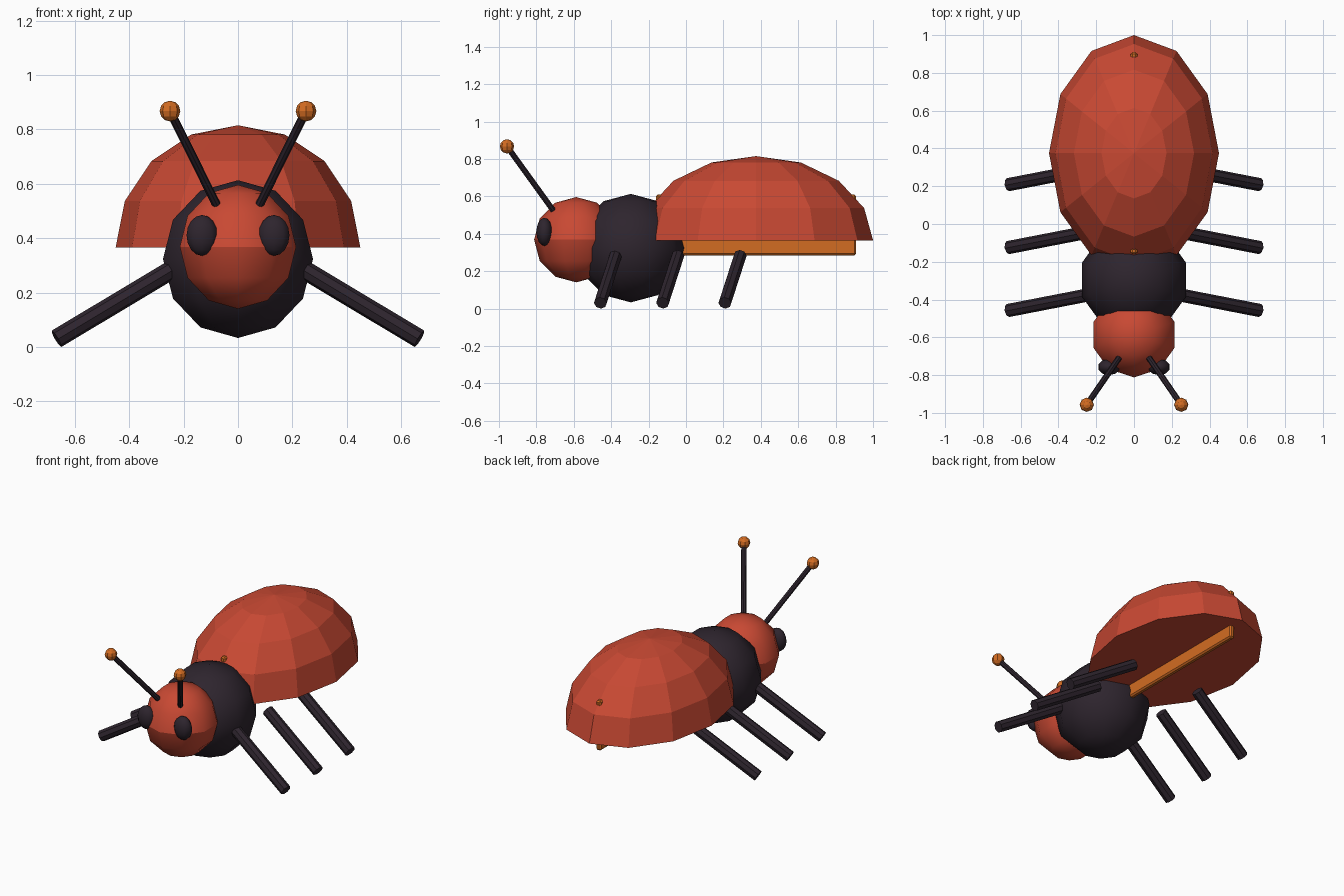
import bpy, bmesh
from mathutils import Vector, Matrix

if "Cube" in bpy.data.objects:
    bpy.data.objects.remove(bpy.data.objects["Cube"])


def material(name, rgb):
    m = bpy.data.materials.new(name)
    m.diffuse_color = (*rgb, 1)
    m.use_nodes = True
    m.node_tree.nodes["Principled BSDF"].inputs["Base Color"].default_value = m.diffuse_color
    return m


RED = material("shell red", (0.58, 0.066, 0.033))
DARK = material("body black", (0.027, 0.018, 0.027))
ORANGE = material("accent orange", (0.65, 0.15, 0.016))


def finish(bm, name, mat, smooth=False):
    bmesh.ops.recalc_face_normals(bm, faces=bm.faces)
    for f in bm.faces:
        f.smooth = smooth
    me = bpy.data.meshes.new(name)
    bm.to_mesh(me)
    bm.free()
    me.materials.append(mat)
    ob = bpy.data.objects.new(name, me)
    bpy.context.collection.objects.link(ob)
    return ob


def ball(name, mat, centre, radii, segs, rings, smooth=False, half=False, crease=False):
    bm = bmesh.new()
    bmesh.ops.create_uvsphere(bm, u_segments=segs, v_segments=rings, radius=1)
    if half:  # keep the upper half and close it underneath
        bmesh.ops.delete(bm, geom=[v for v in bm.verts if v.co.z < -0.01], context='VERTS')
        bmesh.ops.contextual_create(bm, geom=[e for e in bm.edges if e.is_boundary])
    if crease:  # sharp line round the equator
        for e in bm.edges:
            if all(abs(v.co.z) < 0.01 for v in e.verts):
                e.smooth = False
    bmesh.ops.transform(bm, matrix=Matrix.Translation(centre) @ Matrix.Diagonal((*radii, 1)),
                        verts=bm.verts)
    return finish(bm, name, mat, smooth)


def rod(name, mat, a, b, radius, sides=8):
    a, b = Vector(a), Vector(b)
    bm = bmesh.new()
    turn = (b - a).to_track_quat('Z', 'Y').to_matrix().to_4x4()
    bmesh.ops.create_cone(bm, cap_ends=True, segments=sides, radius1=radius, radius2=radius,
                          depth=(b - a).length, matrix=Matrix.Translation((a + b) / 2) @ turn)
    return finish(bm, name, mat)


# Body
ball("wing_shell", RED, (0, 0.375, 0.365), (0.45, 0.625, 0.45), 12, 8, half=True)
ball("thorax", DARK, (0, -0.295, 0.323), (0.29, 0.29, 0.29), 10, 6, smooth=True)
ball("head", RED, (0, -0.587, 0.368), (0.225, 0.225, 0.228), 10, 6, smooth=True, crease=True)

# Thin strip along the middle of the shell
bm = bmesh.new()
bmesh.ops.create_cube(bm, size=1, matrix=Matrix.Translation((0, 0.375, 0.447))
                      @ Matrix.Diagonal((0.035, 1.07, 0.325, 1)))
bmesh.ops.bevel(bm, geom=bm.edges[:], offset=0.009, segments=1, affect='EDGES')
finish(bm, "centre_strip", ORANGE)

# Paired parts
for s, side in ((-1, "left"), (1, "right")):
    ball(f"eye_{side}", DARK, (s * 0.132, -0.757, 0.41), (0.06, 0.043, 0.075), 10, 8, smooth=True)
    tip = (s * 0.25, -0.957, 0.867)
    rod(f"antenna_{side}", DARK, (s * 0.08, -0.71, 0.525), tip, 0.016)
    ball(f"antenna_tip_{side}", ORANGE, tip, (0.038, 0.038, 0.038), 8, 6)
    for i, place in enumerate(("front", "middle", "rear")):
        y = 0.333 * i
        rod(f"{place}_leg_{side}", DARK, (s * 0.245, y - 0.376, 0.283),
            (s * 0.667, y - 0.458, 0.03), 0.035)
